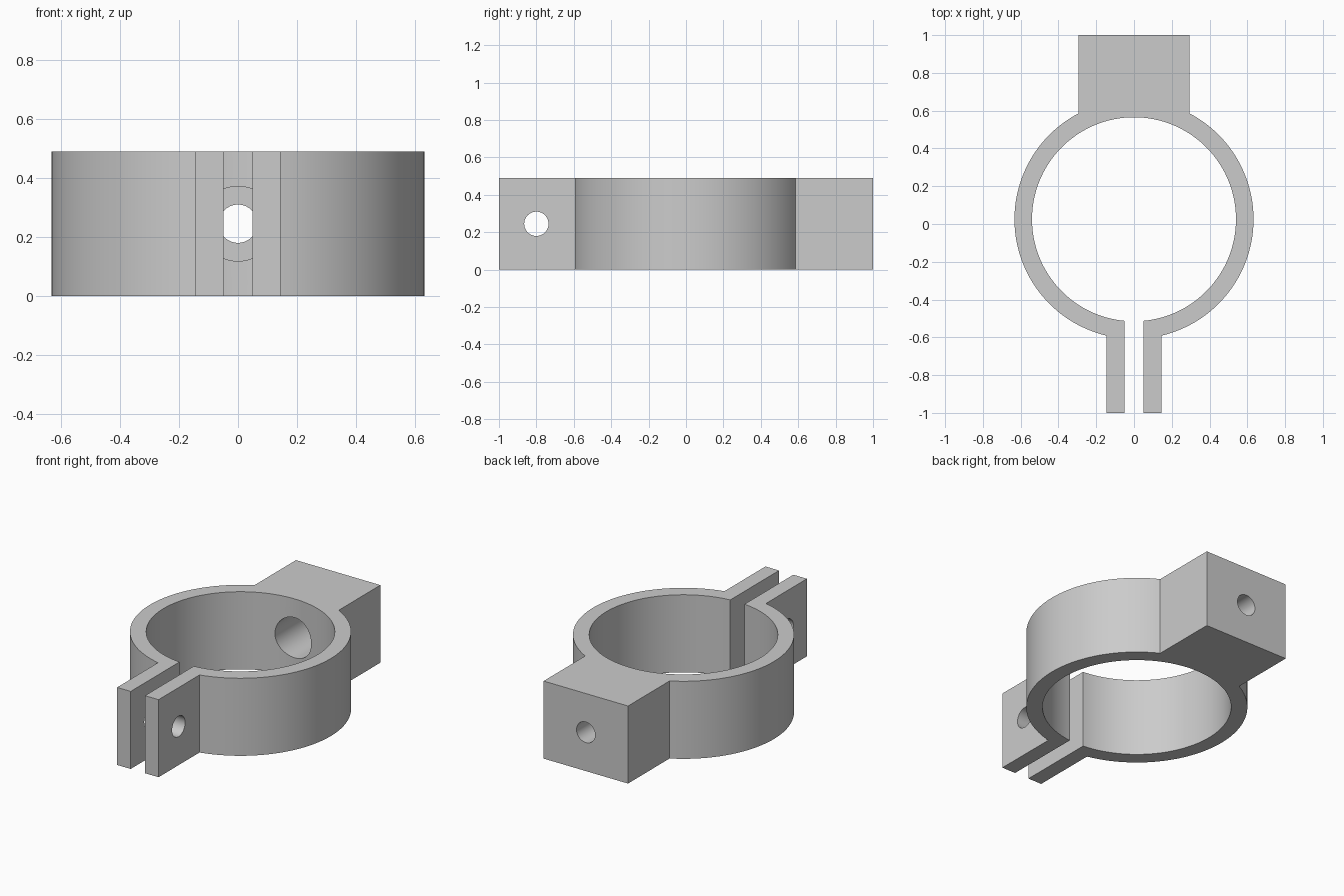
import bpy, bmesh
from math import asin, sin, cos, pi, radians

if "Cube" in bpy.data.objects:
    bpy.data.objects.remove(bpy.data.objects["Cube"], do_unlink=True)

HEIGHT, MID = 0.49, 0.245
R_OUT, R_IN, CY = 0.633, 0.54, 0.025
SLIT, TAB, BLOCK = 0.05, 0.145, 0.295      # half widths
BOLT, BORE = 0.065, 0.127                  # hole radii

grey = bpy.data.materials.new("plain grey")
grey.use_nodes = True
colour = (0.6, 0.6, 0.6, 1)
grey.diffuse_color = colour
grey.node_tree.nodes["Principled BSDF"].inputs["Base Color"].default_value = colour


def arc(radius, start, end, steps):
    """Points on a circle about the ring centre."""
    angles = [start + (end - start) * i / steps for i in range(steps + 1)]
    return [(radius * cos(a), CY + radius * sin(a)) for a in angles]


def cylinder(name, radius, location, rotation, depth):
    bpy.ops.mesh.primitive_cylinder_add(vertices=64, radius=radius, depth=depth,
                                        location=location, rotation=rotation)
    obj = bpy.context.object
    obj.name = name
    obj.hide_render = True
    return obj


# Clamp outline: half of it on +x, mirrored to close the loop
half = [(SLIT, -1), (TAB, -1)]
half += arc(R_OUT, -pi / 2 + asin(TAB / R_OUT), pi / 2 - asin(BLOCK / R_OUT), 56)
half += [(BLOCK, 1)]
inner = arc(R_IN, -pi / 2 - asin(SLIT / R_IN), -5 * pi / 2 + asin(SLIT / R_IN), 128)
inner = [(x, y) for x, y in reversed(inner)]
outline = half + [(-x, y) for x, y in reversed(half)] + inner[::-1]

# Clamp body: ring, slit tabs and mounting block in one extrusion
bm = bmesh.new()
face = bm.faces.new([bm.verts.new((x, y, 0)) for x, y in outline])
top = bmesh.ops.extrude_face_region(bm, geom=[face])["geom"]
bmesh.ops.translate(bm, vec=(0, 0, HEIGHT),
                    verts=[v for v in top if isinstance(v, bmesh.types.BMVert)])
bmesh.ops.recalc_face_normals(bm, faces=bm.faces)
mesh = bpy.data.meshes.new("clamp_body")
bm.to_mesh(mesh)
bm.free()
clamp = bpy.data.objects.new("clamp_body", mesh)
bpy.context.collection.objects.link(clamp)
mesh.materials.append(grey)

# Holes: tab bolt, mounting screw and its counterbore from inside the ring
along_x, along_y = (0, radians(90), 0), (radians(90), 0, 0)
bore_start, bore_end = 0.3, 0.85
cutters = [
    cylinder("tab_hole_cutter", BOLT, (0, -0.8, MID), along_x, 0.6),
    cylinder("counterbore_cutter", BORE, (0, (bore_start + bore_end) / 2, MID),
             along_y, bore_end - bore_start),
    cylinder("screw_hole_cutter", BOLT, (0, 0.9, MID), along_y, 0.5),
]
bpy.ops.object.select_all(action="DESELECT")
clamp.select_set(True)
bpy.context.view_layer.objects.active = clamp
for cutter in cutters:
    mod = clamp.modifiers.new(cutter.name, "BOOLEAN")
    mod.operation = "DIFFERENCE"
    mod.solver = "EXACT"
    mod.object = cutter
    bpy.ops.object.modifier_apply(modifier=mod.name)
    bpy.data.objects.remove(cutter, do_unlink=True)

bpy.ops.object.shade_smooth_by_angle(angle=radians(30))
